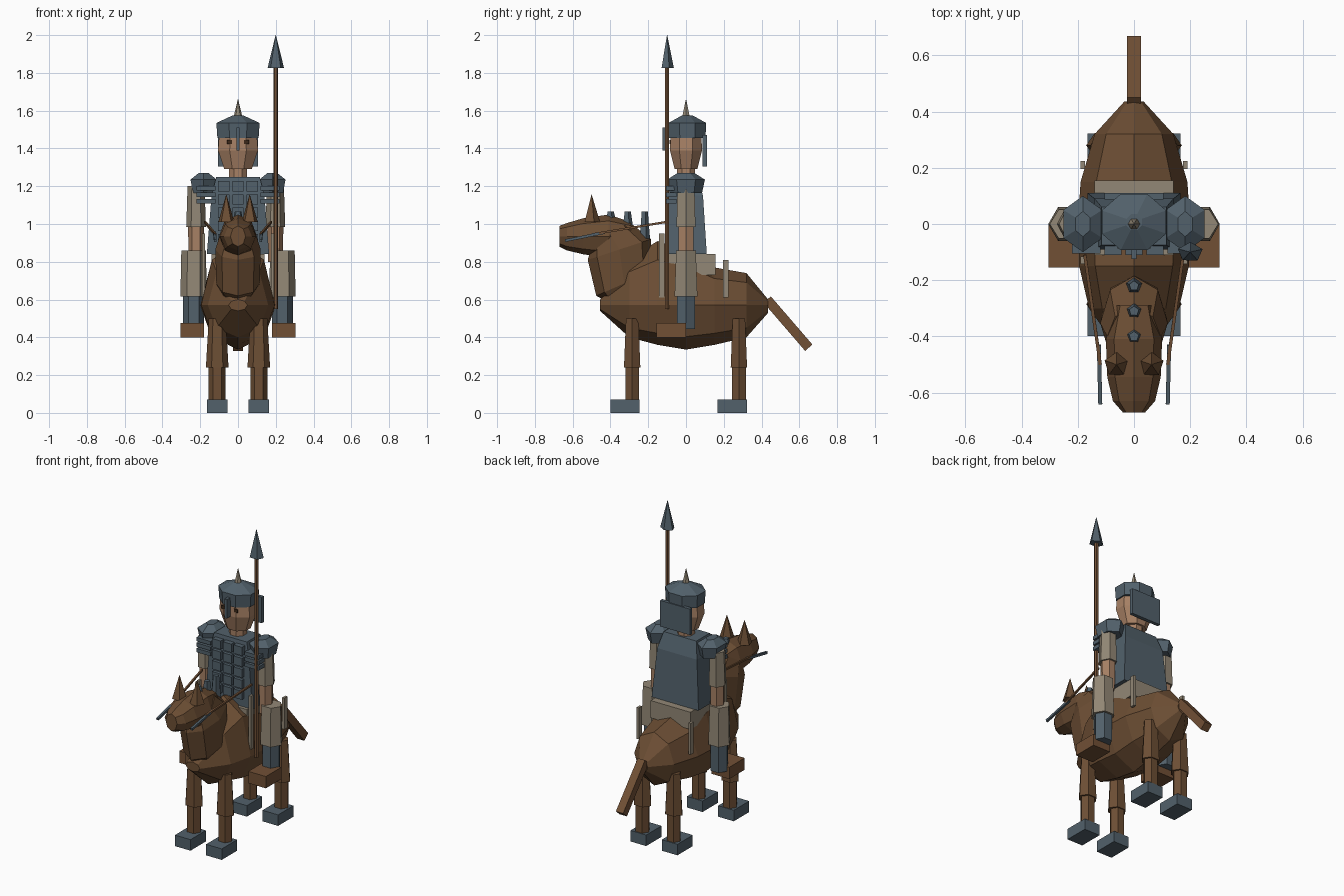
import bpy, bmesh, math
from mathutils import Vector

if "Cube" in bpy.data.objects:
    bpy.data.objects.remove(bpy.data.objects["Cube"])


def material(name, rgb):
    m = bpy.data.materials.new(name)
    m.diffuse_color = (*rgb, 1)
    m.use_nodes = True
    m.node_tree.nodes["Principled BSDF"].inputs["Base Color"].default_value = m.diffuse_color
    return m


BROWN = material("horse brown", (.150, .076, .034))
WOOD = material("leather and wood", (.165, .080, .036))
STEEL = material("blue steel", (.084, .119, .147))
CLOTH = material("beige cloth", (.290, .245, .180))
SKIN = material("skin", (.390, .220, .130))
DARK = material("dark eye", (.045, .022, .010))


def loft(name, mat, rings):
    """Skin a list of equal-length point rings and cap both ends."""
    bm = bmesh.new()
    vs = [[bm.verts.new(p) for p in r] for r in rings]
    n = len(rings[0])
    for a, b in zip(vs, vs[1:]):
        for i in range(n):
            j = (i + 1) % n
            bm.faces.new((a[i], a[j], b[j], b[i]))
    bm.faces.new(vs[0])
    bm.faces.new(vs[-1])
    bmesh.ops.recalc_face_normals(bm, faces=bm.faces)
    me = bpy.data.meshes.new(name)
    bm.to_mesh(me)
    bm.free()
    me.materials.append(mat)
    ob = bpy.data.objects.new(name, me)
    bpy.context.collection.objects.link(ob)
    return ob


def column(name, mat, n, levels, x=0, y=0, turn=0):
    """Upright n-sided part from (z, rx, ry) levels."""
    ang = [turn + i * math.tau / n for i in range(n)]
    return loft(name, mat, [[(x + rx * math.cos(a), y + ry * math.sin(a), z) for a in ang]
                            for z, rx, ry in levels])


def box(name, mat, x, y, z):
    return loft(name, mat, [[(x[0], y[0], h), (x[1], y[0], h), (x[1], y[1], h), (x[0], y[1], h)]
                            for h in z])


def bar(name, mat, a, b, r, n=4):
    a, b = Vector(a), Vector(b)
    d = (b - a).normalized()
    u = d.cross(Vector((1, 0, 0))).normalized()
    v = d.cross(u)
    ang = [(i + .5) * math.tau / n for i in range(n)]
    return loft(name, mat, [[p + r * (u * math.cos(t) + v * math.sin(t)) for t in ang] for p in (a, b)])


def section(f, b, w, m=.5):
    """Eight-sided ring from low point f to high point b, both (y, z); m sets the widest point."""
    f, b = Vector(f), Vector(b)
    mid = f + (b - f) * m
    ring = []
    for i in range(8):
        c, s = math.cos(i * math.tau / 8), math.sin(i * math.tau / 8)
        p = mid + (b - mid) * s if s > 0 else mid + (mid - f) * s
        ring.append((w * c, p.x, p.y))
    return ring


# horse body, neck and head
body = [(-.455, .54, .60, .05), (-.30, .40, .82, .16), (-.15, .36, .91, .195), (0, .335, .86, .20),
        (.15, .36, .77, .19), (.32, .40, .74, .14), (.435, .53, .60, .035)]
loft("horse_body", BROWN, [section((y, b), (y, t), w, (.57 - b) / (t - b)) for y, b, t, w in body])
loft("horse_neck", BROWN, [section((-.41, .585), (-.25, .60), .07),
                           section((-.475, .62), (-.18, .75), .115),
                           section((-.52, .81), (-.185, .92), .12),
                           section((-.50, .88), (-.30, 1.01), .095)])
head = [(-.67, .88, .99, .04), (-.63, .86, 1.005, .075), (-.545, .84, 1.03, .095),
        (-.41, .82, 1.05, .10), (-.29, .88, 1.01, .07)]
loft("horse_head", BROWN, [section((y, b), (y, t), w) for y, b, t, w in head])
bar("horse_tail", WOOD, (0, .43, .60), (0, .65, .345), .036)

# mane spikes
for y, z in ((-.22, .88), (-.31, .96), (-.40, 1.0)):
    column("mane_spike", STEEL, 5, [(z, .033, .033), (1.065, .018, .018)], 0, y, .3)

for s in (-1, 1):
    # ears, legs and hooves
    column("horse_ear", BROWN, 5, [(1.01, .045, .045), (1.155, .001, .001)], s * .062, -.50, .3)
    for y, hy in ((-.285, -.322), (.28, .245)):
        column("upper_leg", BROWN, 6, [(.24, .06, .05), (.50, .045, .038)], s * .11, y)
        column("lower_leg", BROWN, 6, [(.05, .045, .042), (.24, .045, .042)], s * .11, y)
        box("hoof", STEEL, (s * .11 - .055, s * .11 + .055), (hy - .077, hy + .077), (0, .07))

    # reins and bit bars
    bar("rein", WOOD, (s * .175, -.11, 1.01), (s * .12, -.50, .945), .008)
    bar("bit_bar", STEEL, (s * .125, -.43, .955), (s * .12, -.64, .912), .010)

    # saddle straps
    box("back_strap", CLOTH, (s * .183 - .008, s * .183 + .008), (.195, .225), (.61, .81))
    box("front_strap", CLOTH, (s * .183 - .008, s * .183 + .008), (-.142, -.115), (.61, .95))

    # rider legs
    column("thigh", CLOTH, 6, [(.615, .07, .07), (.86, .065, .06)], s * .235)
    column("greave", STEEL, 6, [(.445, .055, .055), (.62, .055, .055)], s * .235)
    box("boot", WOOD, (s * .243 - .062, s * .243 + .062), (-.155, 0), (.40, .475))

    # rider arms and shoulder armour
    ax = s * .21 - .012
    column("sleeve", CLOTH, 6, [(.985, .052, .058), (1.20, .045, .052)], ax)
    column("forearm", SKIN, 6, [(.80, .04, .045), (.99, .042, .046)], ax)
    column("shoulder_plate", STEEL, 6, [(1.165, .066, .085), (1.235, .080, .10), (1.27, .03, .045)],
           s * .182, 0, math.pi / 6)
    for z in (1.12, 1.155, 1.19):
        box("shoulder_band", STEEL, (s * .17 - .05, s * .17 + .05), (-.105, -.05), (z - .012, z + .012))

# saddle and rider torso
box("saddle", CLOTH, (-.14, .14), (-.11, .155), (.73, .84))
loft("torso", STEEL, [[(-w, f, z), (w, f, z), (w, b, z), (-w, b, z)]
                      for z, w, f, b in ((.84, .165, -.09, .11), (1.15, .14, -.09, .09),
                                         (1.25, .115, -.075, .06))])
for x in (-.075, 0, .075):
    for z in (.92, .99, 1.06, 1.13, 1.20):
        box("chest_plate", STEEL, (x - .03, x + .03), (-.11, -.07), (z - .027, z + .027))

# rider head
column("neck", SKIN, 8, [(1.23, .052, .052), (1.32, .052, .052)], turn=math.pi / 8)
column("head", SKIN, 8, [(1.29, .078, .065), (1.39, .115, .092), (1.47, .108, .088)], turn=math.pi / 8)
for s in (-1, 1):
    box("eye", DARK, (s * .045 - .013, s * .045 + .013), (-.088, -.083), (1.424, 1.445))

# helmet with spike, nose guard and neck guard
column("helmet", STEEL, 8, [(1.455, .118, .104), (1.535, .124, .108), (1.575, .03, .03)],
       0, .007, math.pi / 8)
column("helmet_spike", CLOTH, 6, [(1.555, .026, .026), (1.66, .001, .001)])
box("nose_guard", STEEL, (-.009, .009), (-.125, -.09), (1.39, 1.51))
box("neck_guard", STEEL, (-.105, .105), (.088, .11), (1.305, 1.47))

# spear
column("spear_shaft", WOOD, 6, [(.55, .013, .013), (1.83, .013, .013)], .2, -.10)
column("spear_tip", STEEL, 5, [(1.825, .046, .036), (2.0, .001, .001)], .2, -.10, .3)
